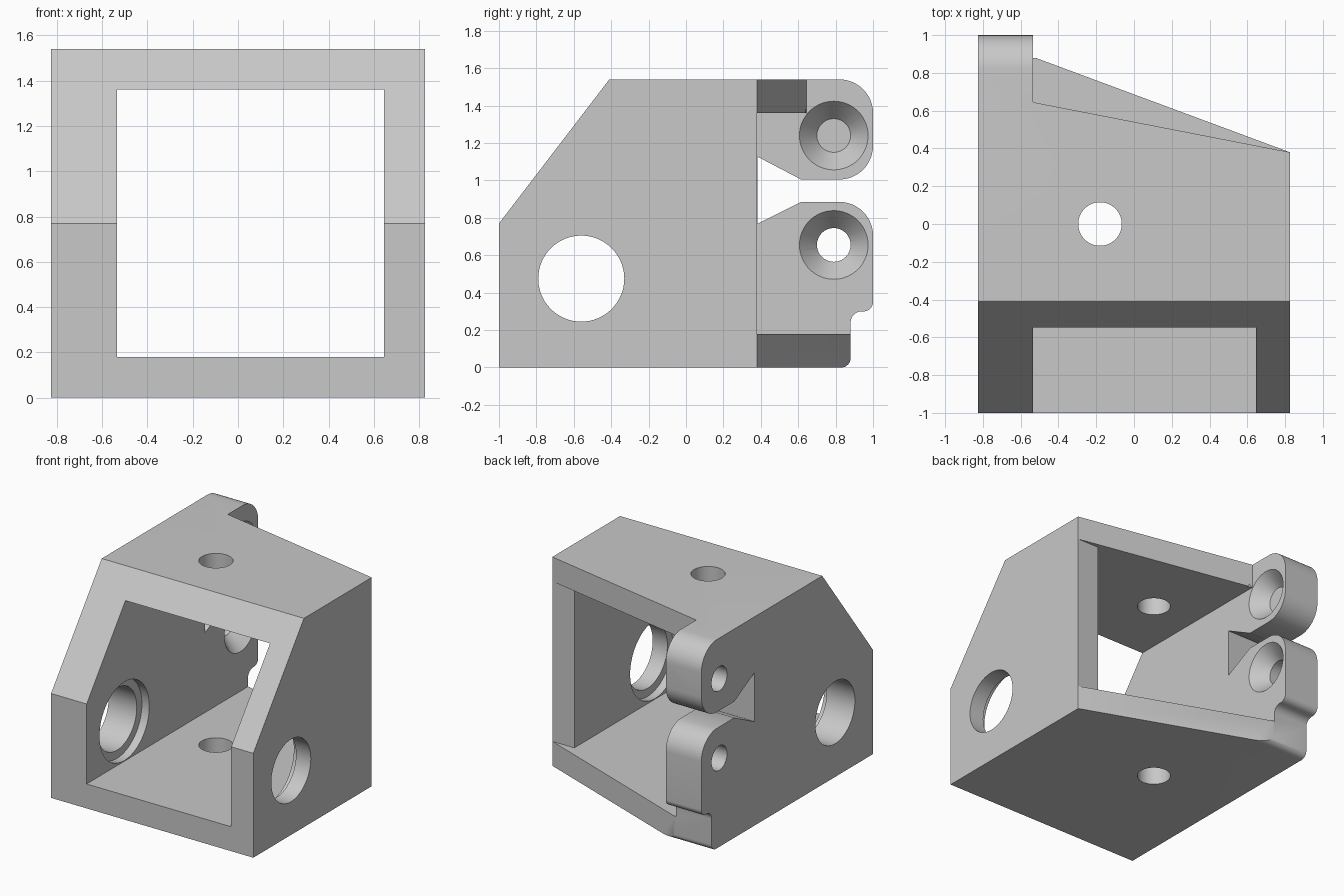
import bpy
import bmesh
from math import sin, cos, radians, pi
from mathutils import Matrix, Vector

cube = bpy.data.objects.get("Cube")
if cube:
    bpy.data.objects.remove(cube, do_unlink=True)

gray = bpy.data.materials.new("matte_gray")
gray.use_nodes = True
gray.diffuse_color = (0.58, 0.58, 0.58, 1)
gray.node_tree.nodes["Principled BSDF"].inputs["Base Color"].default_value = gray.diffuse_color

LEFT, RIGHT = -0.825, 0.825
INNER = -0.535          # inner face of the thick hinge wall
FLOOR, CEILING = 0.18, 1.36
BACK = 0.38             # back end of the thin wall


def finish(name, bm):
    bmesh.ops.recalc_face_normals(bm, faces=bm.faces)
    mesh = bpy.data.meshes.new(name)
    bm.to_mesh(mesh)
    bm.free()
    mesh.materials.append(gray)
    obj = bpy.data.objects.new(name, mesh)
    bpy.context.collection.objects.link(obj)
    return obj


def prism(name, points, start, end, axis):
    """Extrude a profile along x (points are y, z) or z (points are x, y)."""
    bm = bmesh.new()
    if axis == "x":
        verts = [bm.verts.new((start, a, b)) for a, b in points]
        step = Vector((end - start, 0, 0))
    else:
        verts = [bm.verts.new((a, b, start)) for a, b in points]
        step = Vector((0, 0, end - start))
    face = bm.faces.new(verts)
    result = bmesh.ops.extrude_face_region(bm, geom=[face], use_keep_orig=True)
    moved = [g for g in result["geom"] if isinstance(g, bmesh.types.BMVert)]
    bmesh.ops.translate(bm, verts=moved, vec=step)
    return finish(name, bm)


def cone(name, centre, r_low, r_high, length, along_x=True):
    """Round cutter; the low radius is at the negative end of the axis."""
    bm = bmesh.new()
    turn = Matrix.Rotation(pi / 2, 4, "Y") if along_x else Matrix()
    bmesh.ops.create_cone(bm, cap_ends=True, segments=64, radius1=r_low,
                          radius2=r_high, depth=length,
                          matrix=Matrix.Translation(centre) @ turn)
    return finish(name, bm)


def arc(cy, cz, r, a0, a1, steps=12):
    angles = [radians(a0 + (a1 - a0) * i / steps) for i in range(steps + 1)]
    return [(cy + r * cos(a), cz + r * sin(a)) for a in angles]


# Side outline with two rounded hinge lugs and the notch between them
outline = [(-1, 0), (-1, 0.77), (-0.41, 1.54)]
outline += arc(0.82, 1.36, 0.18, 90, 0)
outline += arc(0.82, 1.185, 0.18, 0, -90)
outline += [(0.615, 1.005), (0.382, 1.127), (0.382, 0.768), (0.615, 0.885)]
outline += arc(0.82, 0.705, 0.18, 90, 0)
outline += arc(0.95, 0.35, 0.05, 0, -90)
outline += arc(0.94, 0.24, 0.06, 90, 180)
outline += arc(0.83, 0.05, 0.05, 0, -90)
housing = prism("hinged_housing", outline, LEFT, RIGHT, "x")

# Square tunnel, widened behind the thin wall
cutters = [prism("tunnel_cutter",
                 [(INNER, -2), (0.645, -2), (0.645, BACK), (2, BACK), (2, 2), (INNER, 2)],
                 FLOOR, CEILING, "z")]

# Slanted back edges of the floor and roof plates
for name, depth, low, high in (("floor_back_cutter", 0.885, -1, FLOOR + 0.02),
                               ("roof_back_cutter", 0.645, CEILING - 0.02, 3)):
    slope = (BACK - depth) / (RIGHT - INNER)
    cutters.append(prism(name, [(INNER, depth), (2, depth + slope * (2 - INNER)),
                                (2, 2), (INNER, 2)], low, high, "z"))

# Cross bore with shallow recesses inside both walls
cutters.append(cone("bore_cutter", (0, -0.56, 0.475), 0.23, 0.23, 3))
cutters.append(cone("recess_cutter", (0.055, -0.56, 0.475), 0.29, 0.29, 1.3))

# Vertical hole through roof and floor
cutters.append(cone("vertical_hole_cutter", (-0.18, 0, 0.8), 0.115, 0.115, 3, False))

# Countersunk screw holes in the lugs
for name, z in (("upper", 1.24), ("lower", 0.655)):
    cutters.append(cone(name + "_lug_hole_cutter", (-0.7, 0.79, z), 0.09, 0.09, 0.5))
    cutters.append(cone(name + "_countersink_cutter", (INNER - 0.04, 0.79, z),
                        0.09, 0.209, 0.14))

bpy.context.view_layer.objects.active = housing
housing.select_set(True)
for cutter in cutters:
    mod = housing.modifiers.new(cutter.name, "BOOLEAN")
    mod.operation = "DIFFERENCE"
    mod.solver = "EXACT"
    mod.object = cutter
    bpy.ops.object.modifier_apply(modifier=mod.name)
for cutter in cutters:
    bpy.data.objects.remove(cutter, do_unlink=True)

bpy.ops.object.shade_smooth_by_angle(angle=radians(30))
